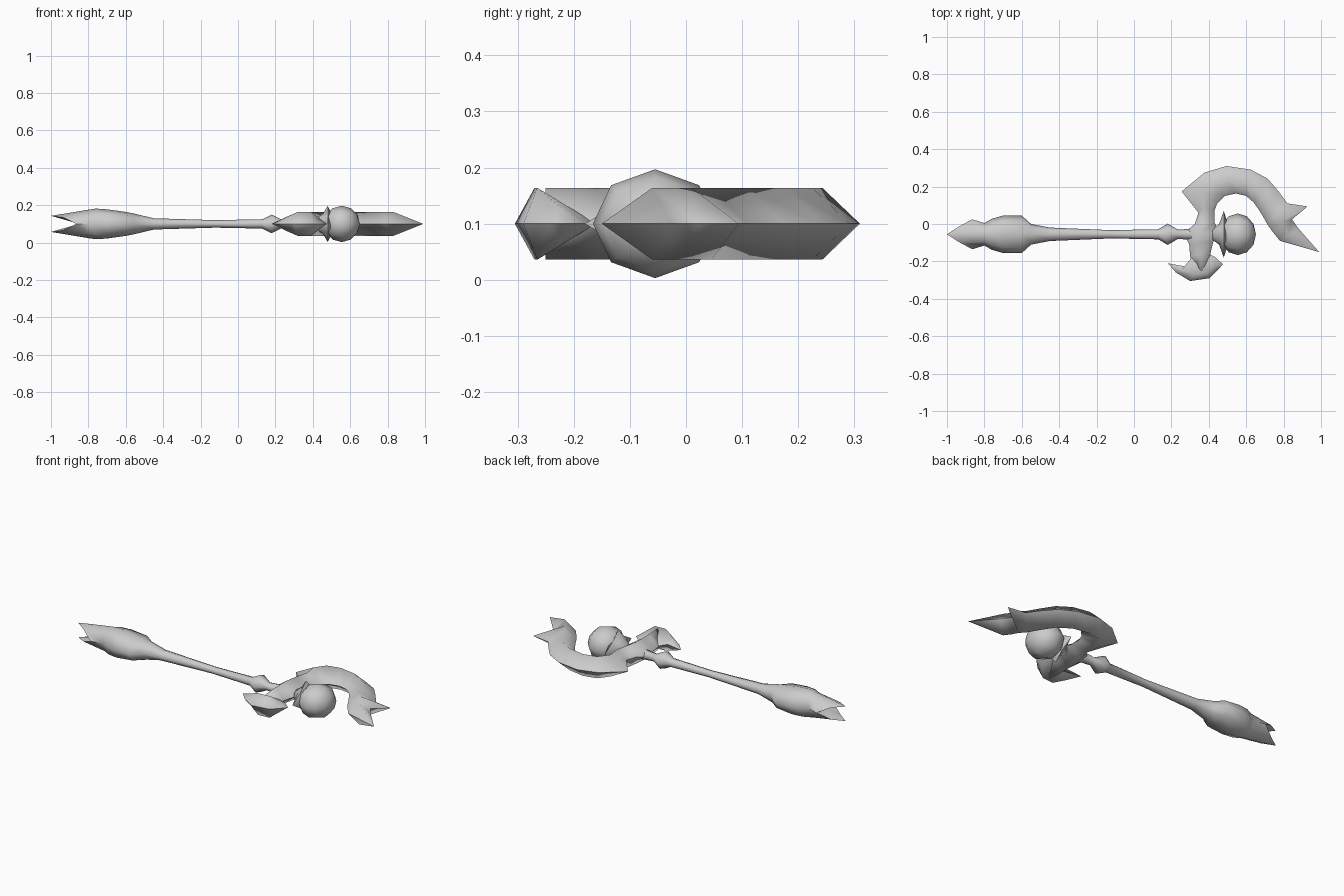
import bpy, bmesh, math

if "Cube" in bpy.data.objects:
    bpy.data.objects.remove(bpy.data.objects["Cube"])

AXIS_Y, MID_Z = -0.055, 0.10   # centre line of the staff
SIDES = 8

grey = bpy.data.materials.new("plain_grey")
grey.diffuse_color = (0.6, 0.6, 0.6, 1)
grey.use_nodes = True
grey.node_tree.nodes["Principled BSDF"].inputs["Base Color"].default_value = grey.diffuse_color


def loft(name, rings, is_sharp, start=None, end=None):
    """Skin rings of points; ends close flat, or to a given apex point."""
    bm = bmesh.new()
    loops = [[bm.verts.new(p) for p in ring] for ring in rings]
    n = len(loops[0])
    for a, b in zip(loops, loops[1:]):
        for i in range(n):
            j = (i + 1) % n
            bm.faces.new((a[i], a[j], b[j], b[i]))
    for loop, apex in ((loops[0], start), (loops[-1], end)):
        if apex:
            tip = bm.verts.new(apex)
            for i in range(n):
                bm.faces.new((loop[i], loop[(i + 1) % n], tip))
        else:
            bm.faces.new(loop)
    bmesh.ops.remove_doubles(bm, verts=bm.verts, dist=1e-4)
    bmesh.ops.recalc_face_normals(bm, faces=bm.faces)
    for f in bm.faces:
        f.smooth = True
    for e in bm.edges:
        e.smooth = not is_sharp(e)
    mesh = bpy.data.meshes.new(name)
    bm.to_mesh(mesh)
    bm.free()
    mesh.materials.append(grey)
    obj = bpy.data.objects.new(name, mesh)
    bpy.context.collection.objects.link(obj)
    return obj


def steep(e):
    return len(e.link_faces) == 2 and e.calc_face_angle() > math.radians(60)


def on_outline(e):
    return all(abs(v.co.z - MID_Z) < 1e-4 for v in e.verts)


def ring(x, ry, rz):
    """Eight-sided oval around the staff axis."""
    return [(x, AXIS_Y + ry * math.cos(k * math.tau / SIDES),
             MID_Z + rz * math.sin(k * math.tau / SIDES)) for k in range(SIDES)]


def blade(name, stations):
    """Diamond-section blade: ridge, one edge, other edge, ridge height."""
    rings = [[(*l, MID_Z), (*r, MID_Z + h), (*q, MID_Z), (*r, MID_Z - h)]
             for r, l, q, h in stations]
    return loft(name, rings, on_outline)


def tip(p):
    return (p, p, p, 0)


# Staff: two-pronged tail, bulbous grip, thin shaft and knob
tail = []
for k in range(SIDES):
    c, s = math.cos(k * math.tau / SIDES), math.sin(k * math.tau / SIDES)
    if k % 2:   # middle of each prong's slanted edge
        tail.append((-0.935, AXIS_Y + math.copysign(0.042, c), MID_Z + math.copysign(0.035, s)))
    else:       # side notches and prong tips
        tail.append((-1 + 0.135 * abs(c), AXIS_Y + 0.08 * c, MID_Z + 0.043 * s))
profile = [(-0.80, .06, .076), (-0.76, .083, .082), (-0.70, .10, .078),
           (-0.60, .10, .064), (-0.55, .055, .054), (-0.45, .036, .030),
           (-0.12, .022, .020), (0.13, .027, .025), (0.18, .057, .050),
           (0.235, .025, .022), (0.32, .03, .03)]
loft("staff_shaft", [tail] + [ring(*p) for p in profile], steep,
     start=(-0.85, AXIS_Y, MID_Z))

# Upright body that sweeps into the large hooked crescent
H = 0.064
blade("crescent_blade", [
    ((.36, -.25), (.32, -.25), (.40, -.25), H),
    ((.355, -.16), (.30, -.17), (.41, -.15), H),
    ((.355, -.10), (.295, -.11), (.425, -.09), H),
    ((.355, -.05), (.265, -.05), (.46, -.05), H),
    ((.365, .005), (.325, .0), (.43, .01), H),
    ((.385, .09), (.345, .06), (.43, .07), H),
    ((.375, .165), (.255, .174), (.445, .11), H),
    ((.42, .225), (.377, .275), (.485, .15), H),
    ((.50, .243), (.495, .31), (.545, .163), H),
    ((.60, .225), (.623, .291), (.60, .15), H),
    ((.675, .175), (.714, .243), (.64, .115), H),
    ((.72, .105), (.773, .174), (.665, .08), H),
    ((.755, .045), (.82, .11), (.69, .04), H),
    ((.785, .01), (.928, .094), (.715, -.005), H),
    ((.805, -.025), (.845, .025), (.74, -.04), H),
    ((.83, -.06), (.88, -.025), (.78, -.09), H),
    tip((.99, -.15)),
])

# Small counter blade on the other side
blade("lower_blade", [
    tip((.18, -.21)),
    ((.255, -.245), (.225, -.26), (.28, -.228), .036),
    ((.32, -.27), (.30, -.305), (.315, -.17), H),
    ((.39, -.265), (.405, -.29), (.40, -.16), H),
    ((.435, -.225), (.45, -.245), (.435, -.178), .03),
    tip((.475, -.215)),
])

# Claw collar with points at the sides, top and bottom
claws = []
for k, (x, y, z) in enumerate(ring(0.48, .125, .097)):
    f = 0.62 if k % 2 else 1
    claws.append((x, AXIS_Y + (y - AXIS_Y) * f, MID_Z + (z - MID_Z) * f))
loft("gem_collar", [ring(.42, .03, .03), ring(.455, .055, .055), claws,
                    ring(.50, .06, .055)], steep)

# Faceted round gem
gem = []
for i in range(1, 6):
    a = math.pi * i / 6
    gem.append(ring(.555 - .097 * math.cos(a), .111 * math.sin(a), .097 * math.sin(a)))
loft("gem", gem, steep, start=(.458, AXIS_Y, MID_Z), end=(.652, AXIS_Y, MID_Z))
